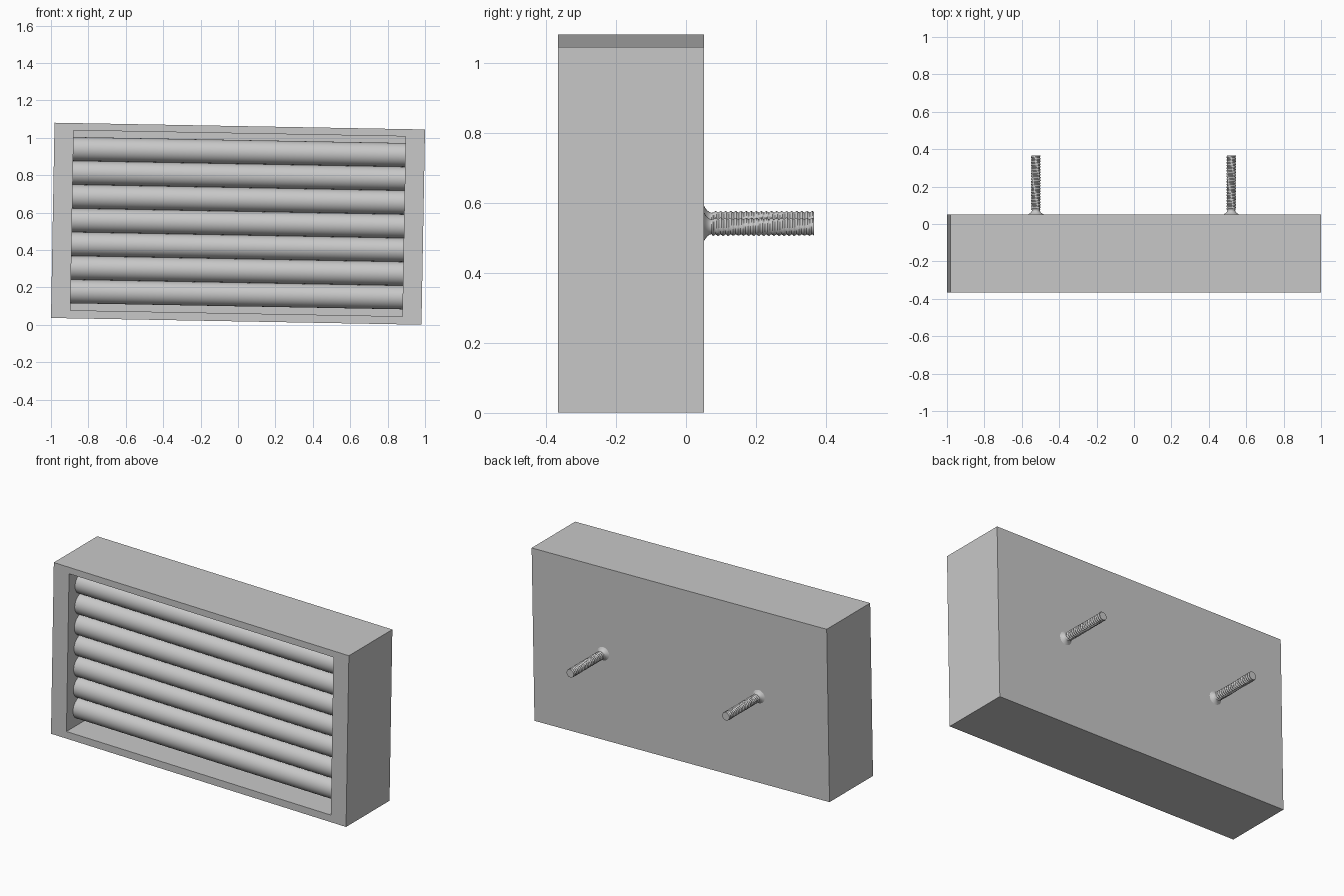
import bpy
import bmesh
import math
from mathutils import Matrix, Vector

cube = bpy.data.objects.get("Cube")
if cube:
    bpy.data.objects.remove(cube, do_unlink=True)

# One plain grey for the whole fixture
grey = bpy.data.materials.new("light_grey")
grey.use_nodes = True
colour = (0.58, 0.58, 0.58, 1)
grey.diffuse_color = colour
grey.node_tree.nodes["Principled BSDF"].inputs["Base Color"].default_value = colour

# The whole fixture hangs with a slight sideways tilt
TILT = Matrix.Translation((0, 0, 0.541)) @ Matrix.Rotation(0.0182, 4, "Y")
WIDTH, HEIGHT = 1.981, 1.044
OPEN_W, OPEN_H = 1.775, 0.962
FRONT, BACK = -0.365, 0.052
RECESS = 0.19


def finish(bm, name, smooth=False):
    bmesh.ops.recalc_face_normals(bm, faces=bm.faces)
    mesh = bpy.data.meshes.new(name)
    bm.to_mesh(mesh)
    bm.free()
    mesh.materials.append(grey)
    obj = bpy.data.objects.new(name, mesh)
    bpy.context.collection.objects.link(obj)
    obj.matrix_world = TILT
    if smooth:
        bpy.ops.object.select_all(action="DESELECT")
        obj.select_set(True)
        bpy.context.view_layer.objects.active = obj
        bpy.ops.object.shade_smooth_by_angle(angle=math.radians(40))
    return obj


# Housing: a box whose front is inset and pushed back into a recess
bm = bmesh.new()
size = Matrix.Diagonal((WIDTH, BACK - FRONT, HEIGHT, 1))
bmesh.ops.create_cube(bm, size=1, matrix=Matrix.Translation((0, (FRONT + BACK) / 2, 0)) @ size)
front = min(bm.faces, key=lambda f: f.calc_center_median().y)
bmesh.ops.inset_individual(bm, faces=[front], thickness=0.04)
for v in front.verts:
    v.co.x = math.copysign(OPEN_W / 2, v.co.x)
    v.co.z = math.copysign(OPEN_H / 2, v.co.z) + 0.002
floor = bmesh.ops.extrude_discrete_faces(bm, faces=[front])["faces"][0]
bmesh.ops.translate(bm, verts=floor.verts, vec=Vector((0, RECESS, 0)))
finish(bm, "housing")

# Seven touching tubes stacked inside the recess
RADIUS = 0.0635
for i in range(7):
    bm = bmesh.new()
    place = Matrix.Translation((0, FRONT + 0.06 + RADIUS, 0.003 + (i - 3) * 2 * RADIUS))
    bmesh.ops.create_cone(bm, cap_ends=True, segments=48, radius1=RADIUS, radius2=RADIUS,
                          depth=OPEN_W + 0.01, matrix=place @ Matrix.Rotation(math.pi / 2, 4, "Y"))
    finish(bm, f"tube_{i + 1}", smooth=True)

# Threaded bolts on the back, flared where they meet the housing
LENGTH, PITCH, FLARE = 0.313, 0.0145, 0.022
SIDES, RINGS = 20, 88


def bolt_radius(y, turn):
    if y < FLARE:
        return 0.021 + 0.019 * (1 - y / FLARE) ** 2
    phase = (y / PITCH + turn) % 1
    return 0.021 + 0.006 * (1 - abs(2 * phase - 1))


for name, x in (("right_bolt", -0.525), ("left_bolt", 0.52)):
    bm = bmesh.new()
    rings = []
    for k in range(RINGS + 1):
        y = LENGTH * k / RINGS
        ring = []
        for s in range(SIDES):
            a = math.tau * s / SIDES
            r = bolt_radius(y, s / SIDES)
            ring.append(bm.verts.new((x + r * math.cos(a), BACK + y, r * math.sin(a))))
        rings.append(ring)
    for low, high in zip(rings, rings[1:]):
        for s in range(SIDES):
            t = (s + 1) % SIDES
            bm.faces.new((low[s], low[t], high[t], high[s]))
    bm.faces.new(rings[0])
    bm.faces.new(rings[-1])
    finish(bm, name, smooth=True)
